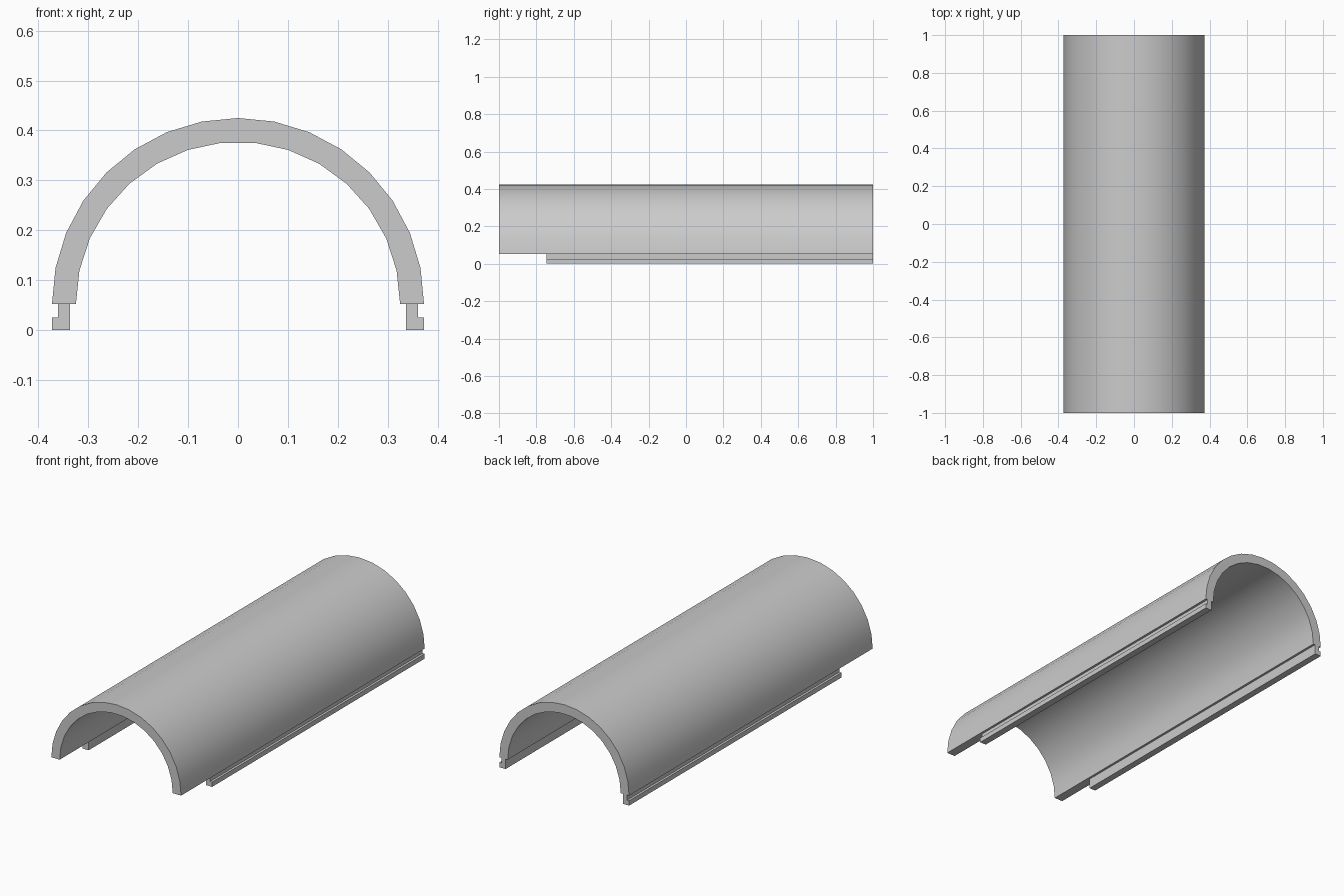
import bpy
import bmesh
from math import sin, cos, pi, radians

cube = bpy.data.objects.get("Cube")
if cube:
    bpy.data.objects.remove(cube, do_unlink=True)

OUTER, INNER = 0.373, 0.325   # shell radii
BASE = 0.052                  # height of the shell's lower edge
BACK = 1.0

grey = bpy.data.materials.new("plain_grey")
grey.use_nodes = True
grey.diffuse_color = (0.6, 0.6, 0.6, 1)
grey.node_tree.nodes["Principled BSDF"].inputs["Base Color"].default_value = (0.6, 0.6, 0.6, 1)


def arc(radius, segments):
    """Half circle over the base line, from +x to -x."""
    angles = [pi * i / segments for i in range(segments + 1)]
    return [(radius * cos(a), BASE + radius * sin(a)) for a in angles]


def extrude_profile(name, profile, front):
    """Sweep a closed x-z profile along y from front to the back end."""
    bm = bmesh.new()
    cap = bm.faces.new([bm.verts.new((x, front, z)) for x, z in profile])
    swept = bmesh.ops.extrude_face_region(bm, geom=[cap], use_keep_orig=True)
    moved = [v for v in swept["geom"] if isinstance(v, bmesh.types.BMVert)]
    bmesh.ops.translate(bm, verts=moved, vec=(0, BACK - front, 0))
    bmesh.ops.recalc_face_normals(bm, faces=bm.faces)
    mesh = bpy.data.meshes.new(name)
    bm.to_mesh(mesh)
    bm.free()
    mesh.materials.append(grey)
    obj = bpy.data.objects.new(name, mesh)
    bpy.context.collection.objects.link(obj)
    return obj


# Half-round shell: sixteen facets outside, fifteen inside
shell = extrude_profile("arched_shell", arc(OUTER, 16) + arc(INNER, 15)[::-1], -BACK)
bpy.ops.object.select_all(action="DESELECT")
shell.select_set(True)
bpy.context.view_layer.objects.active = shell
bpy.ops.object.shade_smooth_by_angle(angle=radians(30))

# L-shaped rails under both edges, stopping short of the front
rail = [(0.337, 0), (OUTER, 0), (OUTER, 0.025), (0.361, 0.025), (0.361, BASE), (0.337, BASE)]
for name, side in (("left_rail", 1), ("right_rail", -1)):
    extrude_profile(name, [(side * x, z) for x, z in rail], -0.745)
